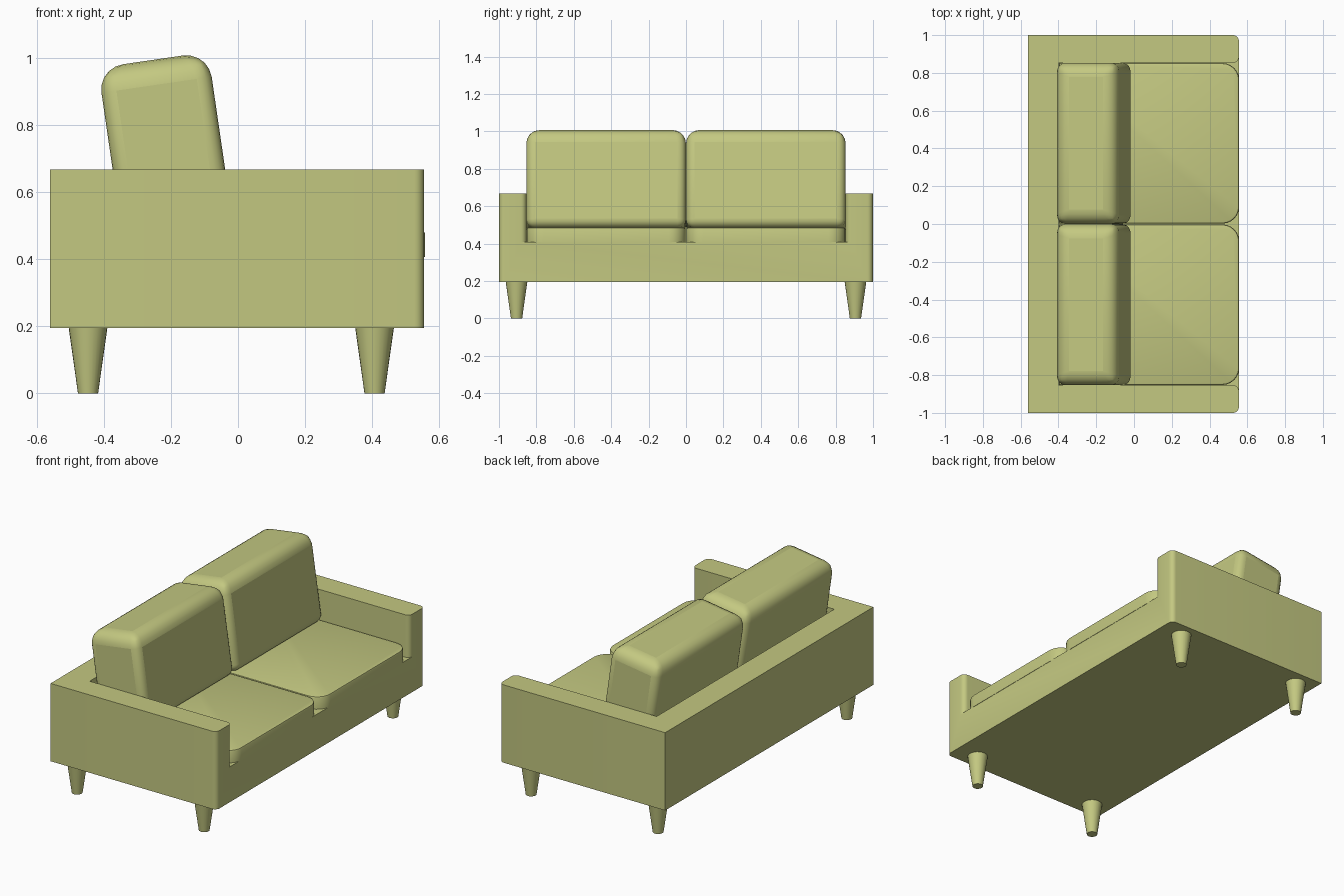
import bpy, bmesh, math
from mathutils import Matrix

if "Cube" in bpy.data.objects:
    bpy.data.objects.remove(bpy.data.objects["Cube"])

fabric = bpy.data.materials.new("fabric")
fabric.diffuse_color = (0.55, 0.58, 0.22, 1)
fabric.use_nodes = True
fabric.node_tree.nodes["Principled BSDF"].inputs["Base Color"].default_value = fabric.diffuse_color


def finish(bm, name, smooth=True):
    bmesh.ops.recalc_face_normals(bm, faces=bm.faces)
    me = bpy.data.meshes.new(name)
    bm.to_mesh(me)
    bm.free()
    ob = bpy.data.objects.new(name, me)
    bpy.context.collection.objects.link(ob)
    me.materials.append(fabric)
    bpy.ops.object.select_all(action='DESELECT')
    ob.select_set(True)
    bpy.context.view_layer.objects.active = ob
    if smooth:
        bpy.ops.object.shade_smooth_by_angle(angle=math.radians(35))
    return ob


def arc(cx, cy, r, a0, a1, n=6):
    return [(cx + r * math.cos(math.radians(a0 + (a1 - a0) * i / n)),
             cy + r * math.sin(math.radians(a0 + (a1 - a0) * i / n))) for i in range(n + 1)]


def prism(points, z0, z1):
    bm = bmesh.new()
    face = bm.faces.new([bm.verts.new((x, y, z0)) for x, y in points])
    top = bmesh.ops.extrude_face_region(bm, geom=[face])["geom"]
    for v in top:
        if isinstance(v, bmesh.types.BMVert):
            v.co.z = z1
    return bm


# Frame: base, arms and back in one block, with the seat well cut out
F, B, ARM, R = 0.555, -0.56, 0.853, 0.03
outline = [(B, -1)] + arc(F - R, -1 + R, R, -90, 0) + arc(F - R, 1 - R, R, 0, 90) + [(B, 1)]
frame = finish(prism(outline, 0.195, 0.668), "sofa_frame", False)

well = [(-0.40, -ARM)] + arc(F - R, -ARM - R, R, 90, 0) + [(0.7, -ARM - R), (0.7, ARM + R)]
well += arc(F - R, ARM + R, R, 0, -90) + [(-0.40, ARM)]
cutter = finish(prism(well, 0.41, 0.9), "well_cutter", False)
cutter.hide_render = True
bpy.context.view_layer.objects.active = frame
mod = frame.modifiers.new("well", 'BOOLEAN')
mod.operation = 'DIFFERENCE'
mod.solver = 'EXACT'
mod.object = cutter
bpy.ops.object.modifier_apply(modifier=mod.name)
bpy.data.objects.remove(cutter)
bpy.ops.object.select_all(action='DESELECT')
frame.select_set(True)
bpy.ops.object.shade_smooth_by_angle(angle=math.radians(35))

for side, label in ((-1, "left"), (1, "right")):
    yc = side * 0.427

    # Seat cushion: rounded front corners, thin softened top edge
    y0, y1, r = yc - 0.425, yc + 0.425, 0.09
    plan = [(-0.398, y0)] + arc(0.557 - r, y0 + r, r, -90, 0) + arc(0.557 - r, y1 - r, r, 0, 90) + [(-0.398, y1)]
    bm = prism(plan, 0.407, 0.487)
    rim = [e for e in bm.edges if all(v.co.z > 0.48 for v in e.verts)]
    bmesh.ops.bevel(bm, geom=rim, offset=0.01, segments=2, profile=0.5, affect='EDGES')
    finish(bm, label + "_seat_cushion")

    # Back cushion: leaning block, softer along the top
    bm = bmesh.new()
    bmesh.ops.create_cube(bm, size=1, matrix=Matrix.Diagonal((0.332, 0.853, 0.534, 1)))
    weight = bm.edges.layers.float.new("bevel_weight_edge")
    for e in bm.edges:
        e[weight] = 1.0 if all(v.co.z > 0 for v in e.verts) else 0.6
    bm.transform(Matrix.Translation((-0.215, yc, 0.73)) @ Matrix.Rotation(math.radians(-8.3), 4, 'Y'))
    cushion = finish(bm, label + "_back_cushion")
    mod = cushion.modifiers.new("soft_edges", 'BEVEL')
    mod.limit_method = 'WEIGHT'
    mod.width = 0.075
    mod.segments = 5
    bpy.ops.object.modifier_apply(modifier=mod.name)
    bpy.ops.object.shade_smooth_by_angle(angle=math.radians(35))

    # Tapered legs
    for x, end in ((0.407, "front"), (-0.447, "back")):
        bm = bmesh.new()
        bmesh.ops.create_cone(bm, cap_ends=True, segments=24, radius1=0.03, radius2=0.058, depth=0.198,
                              matrix=Matrix.Translation((x, side * 0.906, 0.099)))
        finish(bm, f"{label}_{end}_leg")
